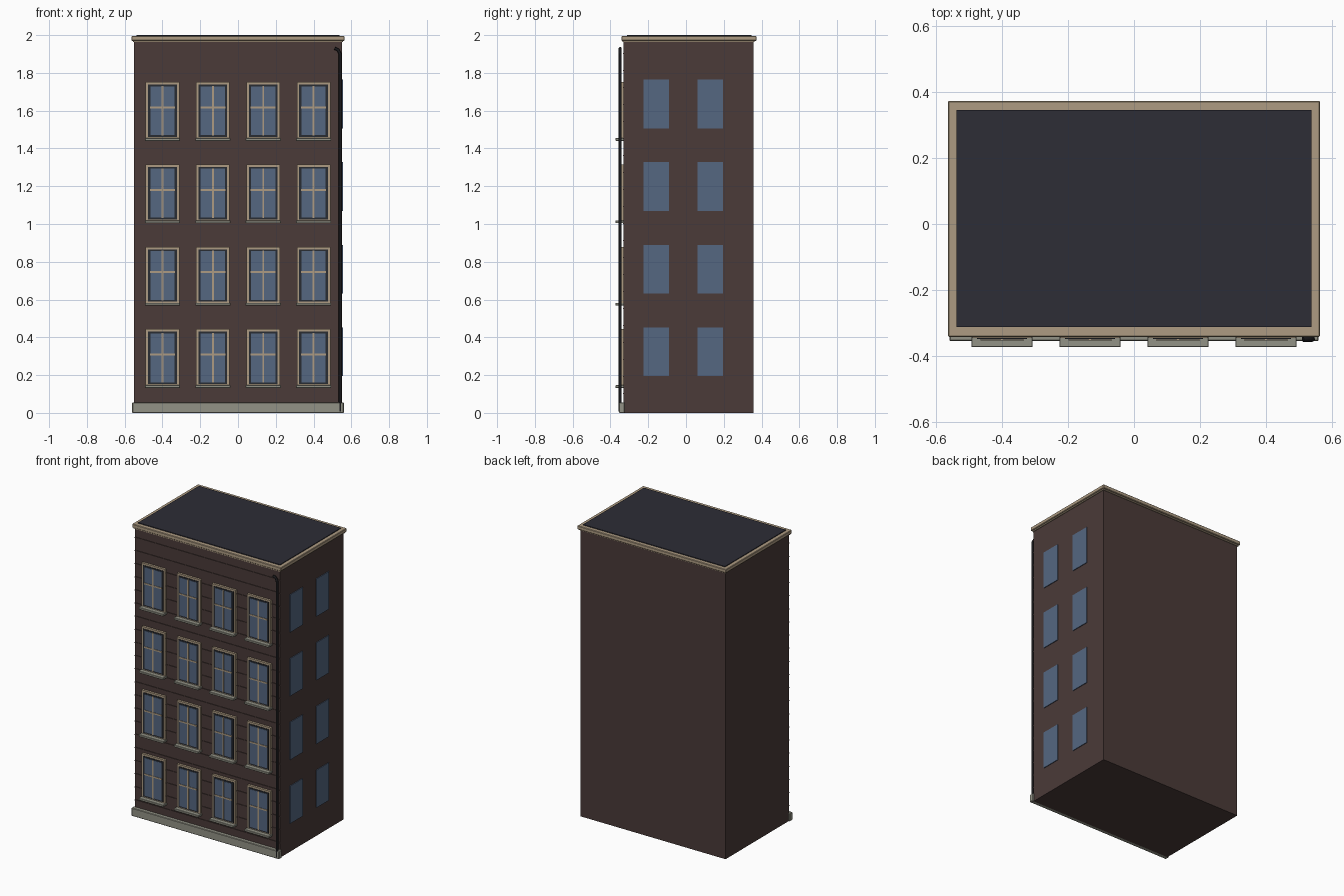
import bpy, bmesh
from mathutils import Matrix, Vector

cube = bpy.data.objects.get("Cube")
if cube:
    bpy.data.objects.remove(cube, do_unlink=True)


def material(name, rgb):
    m = bpy.data.materials.new(name)
    m.use_nodes = True
    m.diffuse_color = (*rgb, 1)
    bsdf = next(n for n in m.node_tree.nodes if n.type == 'BSDF_PRINCIPLED')
    bsdf.inputs["Base Color"].default_value = (*rgb, 1)
    bsdf.inputs["Roughness"].default_value = 0.8
    return m


BRICK = material("brown brick", (0.069, 0.043, 0.040))
TRIM = material("tan trim", (0.42, 0.33, 0.225))
STONE = material("grey stone", (0.29, 0.29, 0.24))
GLASS = material("blue glass", (0.09, 0.135, 0.22))
ROOF = material("dark roof", (0.026, 0.026, 0.037))
IRON = material("black iron", (0.010, 0.010, 0.012))
SASH = material("dark sash", (0.022, 0.025, 0.032))


def boxes(name, mat, extents, bevel=0):
    """One object made of boxes given as (x0, x1, y0, y1, z0, z1)."""
    bm = bmesh.new()
    for x0, x1, y0, y1, z0, z1 in extents:
        centre = Vector((x0 + x1, y0 + y1, z0 + z1)) / 2
        size = Matrix.Diagonal((x1 - x0, y1 - y0, z1 - z0, 1))
        bmesh.ops.create_cube(bm, size=1, matrix=Matrix.Translation(centre) @ size)
    mesh = bpy.data.meshes.new(name)
    bm.to_mesh(mesh)
    bm.free()
    mesh.materials.append(mat)
    ob = bpy.data.objects.new(name, mesh)
    bpy.context.collection.objects.link(ob)
    if bevel:
        mod = ob.modifiers.new("bevel", 'BEVEL')
        mod.width, mod.segments = bevel, 1
    return ob


W, FRONT, BACK = 0.55, -0.33, 0.357

# Main block, with thin brick courses across the front
boxes("walls", BRICK, [(-W, W, FRONT, BACK, 0, 1.97)])
boxes("brick_courses", BRICK,
      [(-W, W, FRONT - 0.004, FRONT, z, z + 0.006)
       for z in (0.1 + 0.09 * i for i in range(21))])
boxes("front_plinth", STONE, [(-0.56, 0.56, -0.355, FRONT + 0.005, 0, 0.055)], 0.003)

# Cornice and roof
boxes("cornice_lip", TRIM, [(-0.556, 0.556, FRONT - 0.006, BACK + 0.006, 1.963, 1.972)])
boxes("cornice", TRIM, [(-0.564, 0.564, -0.342, 0.373, 1.97, 1.995)], 0.003)
boxes("flat_roof", ROOF, [(-0.538, 0.538, -0.313, 0.346, 1.98, 2.0)])

# Front windows: four storeys of four
for floor in range(4):
    base = 0.132 + 0.436 * floor
    for col in range(4):
        x = -0.4 + 0.2667 * col
        tag = f"_{floor + 1}_{col + 1}"
        bottom, top = base + 0.008, base + 0.311
        o, i, t = 0.089, 0.076, 0.013
        y0 = FRONT - 0.015
        boxes("window_trim" + tag, TRIM, [
            (x - o, x - i, y0, FRONT, bottom, top),
            (x + i, x + o, y0, FRONT, bottom, top),
            (x - i, x + i, y0, FRONT, top - t, top),
            (x - i, x + i, y0, FRONT, bottom, bottom + t)])
        boxes("window_sash" + tag, SASH,
              [(x - i, x + i, FRONT - 0.018, FRONT, bottom + t, top - t)])
        boxes("window_glass" + tag, GLASS,
              [(x - 0.064, x + 0.064, FRONT - 0.02, FRONT - 0.01, bottom + 0.022, top - 0.022)])
        mid = base + 0.177
        boxes("window_bars" + tag, TRIM, [
            (x - 0.005, x + 0.005, FRONT - 0.023, FRONT - 0.015, bottom + 0.02, top - 0.02),
            (x - 0.066, x + 0.066, FRONT - 0.023, FRONT - 0.015, mid - 0.005, mid + 0.005)])
        boxes("window_sill" + tag, STONE,
              [(x - 0.093, x + 0.093, -0.373, FRONT, base, base + 0.015)], 0.002)

# Side windows: two per storey on the left wall
for floor in range(4):
    z = 0.195 + 0.437 * floor
    for n, y in enumerate((-0.225, 0.06)):
        boxes(f"side_window_{floor + 1}_{n + 1}", GLASS,
              [(W - 0.002, W + 0.005, y, y + 0.135, z, z + 0.258)])

# Drainpipe with an elbow at the top
curve = bpy.data.curves.new("drainpipe", 'CURVE')
curve.dimensions = '3D'
curve.bevel_depth = 0.008
curve.bevel_resolution = 2
curve.use_fill_caps = True
path = [(0.512, -0.349, 1.93), (0.53, -0.349, 1.922), (0.541, -0.349, 1.9), (0.541, -0.349, 0.008)]
spline = curve.splines.new('POLY')
spline.points.add(len(path) - 1)
for p, co in zip(spline.points, path):
    p.co = (*co, 1)
curve.materials.append(IRON)
bpy.context.collection.objects.link(bpy.data.objects.new("drainpipe", curve))
